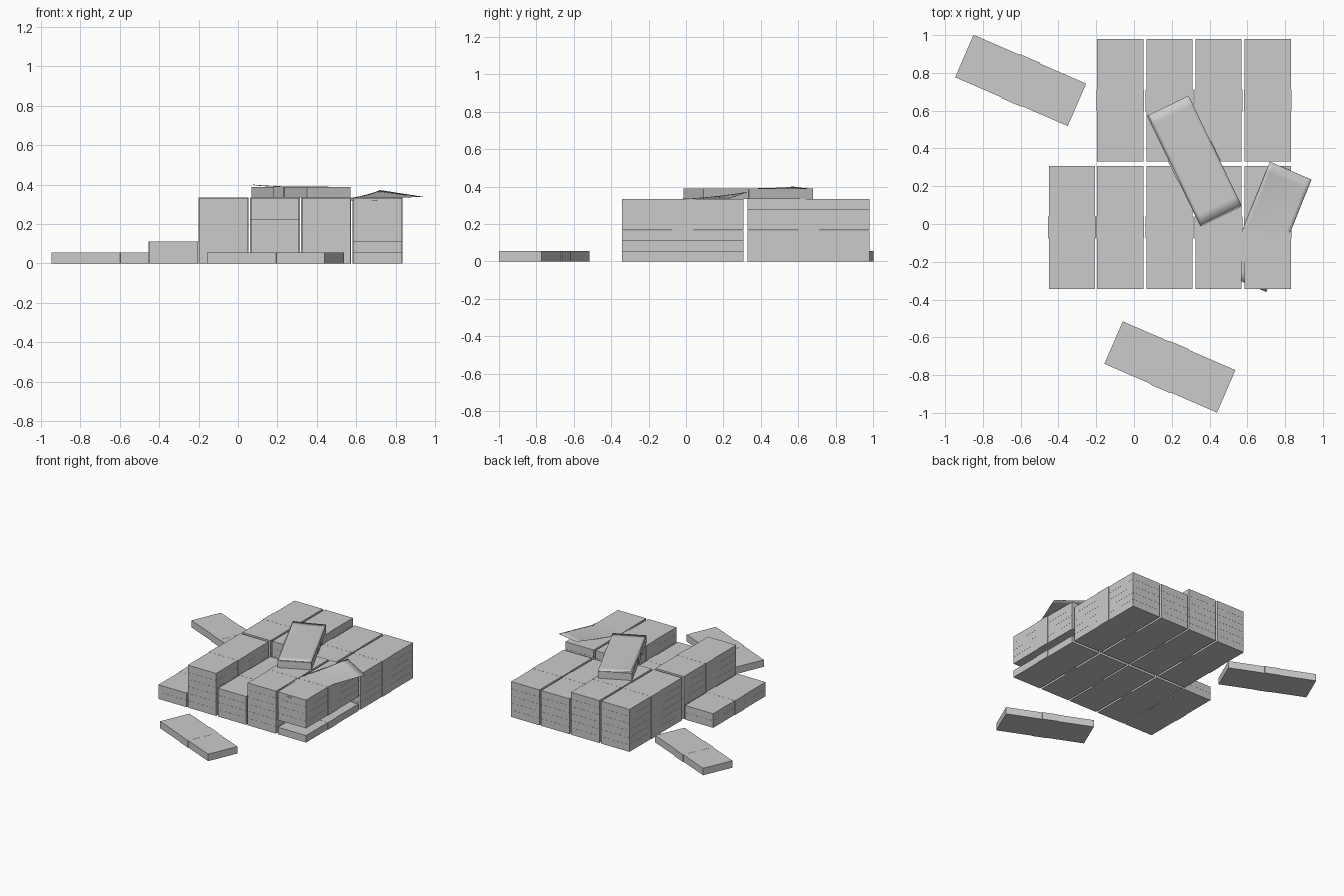
import bpy, bmesh, math
from mathutils import Matrix, Vector

if "Cube" in bpy.data.objects:
    bpy.data.objects.remove(bpy.data.objects["Cube"])

W, L, H = 0.245, 0.65, 0.0556      # bundle width, length, layer height


def bundle_mesh():
    # one bundle: block with a slightly wider band around its middle
    bm = bmesh.new()
    for w, l, h in ((W, L, H - 0.0006), (W + 0.008, 0.115, H)):
        m = Matrix.Translation((0, 0, h / 2)) @ Matrix.Diagonal((w, l, h, 1))
        bmesh.ops.create_cube(bm, size=1, matrix=m)
    me = bpy.data.meshes.new("bundle")
    bm.to_mesh(me)
    bm.free()
    return me


BUNDLE = bundle_mesh()


def bundle(name, x, y, z, angle=0):
    ob = bpy.data.objects.new(name, BUNDLE)
    ob.location = (x, y, z)
    ob.rotation_euler.z = math.radians(angle)
    bpy.context.collection.objects.link(ob)


def sheet(name, corner, side, length, height, n=12):
    # thin curved sheet; height(u, v) gives its z
    bm = bmesh.new()
    corner, side, length = Vector(corner), Vector(side), Vector(length)
    grid = []
    for j in range(n + 1):
        row = []
        for i in range(n + 1):
            u, v = i / n, j / n
            p = corner + side * u + length * v
            row.append(bm.verts.new((p.x, p.y, height(u, v))))
        grid.append(row)
    for j in range(n):
        for i in range(n):
            f = bm.faces.new((grid[j][i], grid[j][i + 1], grid[j + 1][i + 1], grid[j + 1][i]))
            f.smooth = True
    me = bpy.data.meshes.new(name)
    bm.to_mesh(me)
    bm.free()
    ob = bpy.data.objects.new(name, me)
    bpy.context.collection.objects.link(ob)
    mod = ob.modifiers.new("thickness", 'SOLIDIFY')
    mod.thickness = 0.001


# stacks: column x centres and which layers are present
columns = [-0.328, -0.073, 0.188, 0.447, 0.708]
front_layers = [range(2), range(6), range(4), range(6), (0, 2, 3, 4, 5)]
back_layers = [(), range(6), range(6), range(5), range(5)]
for row, y, layers in (("front", -0.018, front_layers), ("back", 0.655, back_layers)):
    for c, x in enumerate(columns):
        for k in layers[c]:
            bundle(f"{row}_stack_{c + 1}_bundle_{k + 1}", x, y, k * H)

# loose bundles on the floor and on top
bundle("loose_bundle_back", -0.60, 0.76, 0, 66.6)
bundle("loose_bundle_front", 0.19, -0.757, 0, 66.6)
bundle("loose_bundle_top", 0.32, 0.333, 6 * H, 25.8)

# bent loose sheet lying over the right front stack
sheet("bent_sheet", (0.48, -0.265), (0.22, -0.095), (0.24, 0.595),
      lambda u, v: 0.321 + 0.017 * math.sin(v * math.pi / 2) + 0.034 * (1 - u) * v ** 3)

# top sheet of the upper bundle with a lifted corner
sheet("curled_sheet", (0.352, -0.005), (0.215, 0.105), (-0.278, 0.58),
      lambda u, v: 7 * H + 0.001 + 0.01 * (1 - u) ** 2 * v ** 6)
